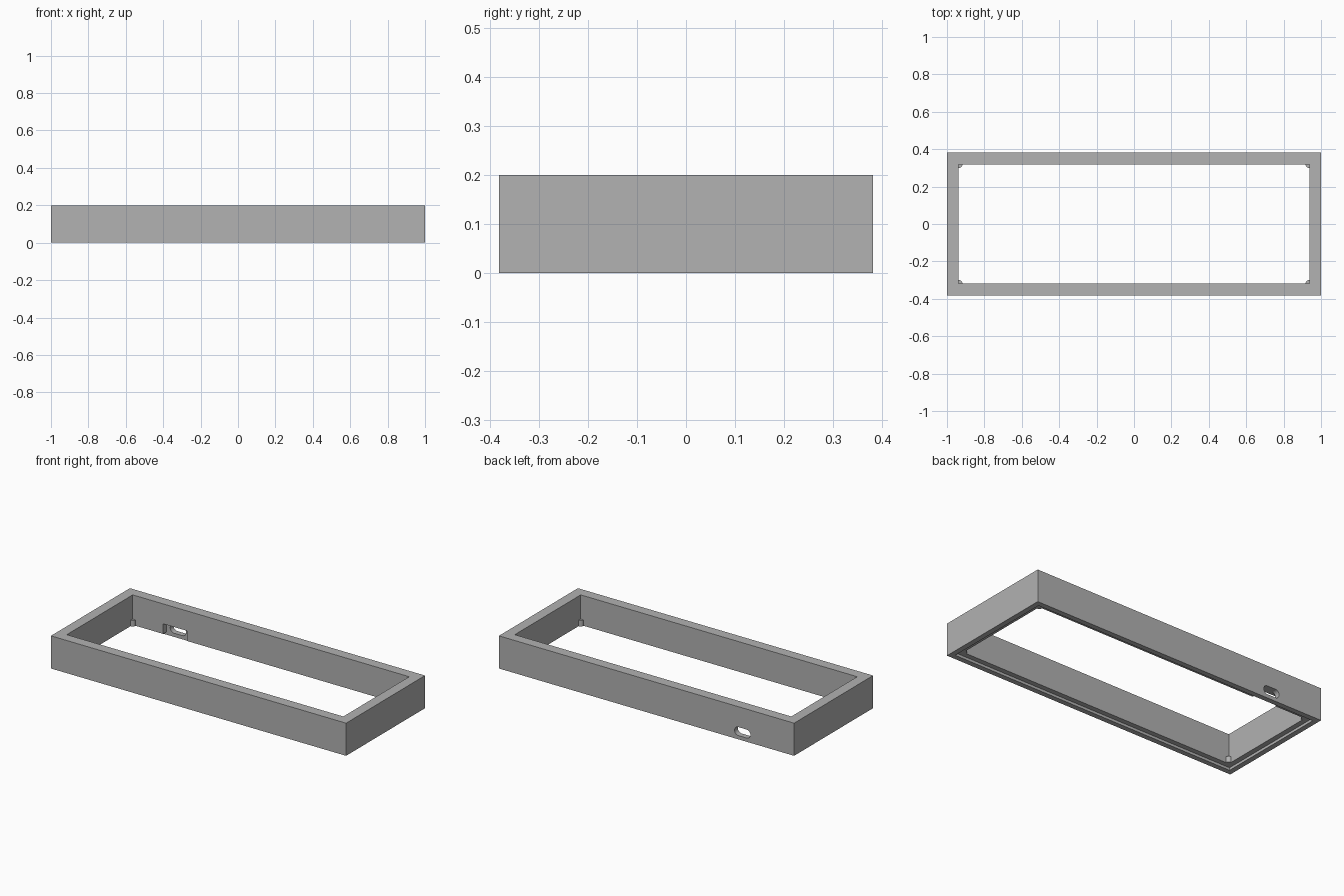
import bpy, bmesh, math
from mathutils import Matrix

cube = bpy.data.objects.get("Cube")
if cube:
    bpy.data.objects.remove(cube, do_unlink=True)

HALF_X, HALF_Y, HEIGHT = 1.0, 0.382, 0.2
WALL, LIP, STEP = 0.063, 0.032, 0.016
PORT_X, PORT_Z = -0.65, 0.049

grey = bpy.data.materials.new("mid grey")
grey.use_nodes = True
COLOUR = (0.445, 0.445, 0.445, 1)
grey.diffuse_color = COLOUR
grey.node_tree.nodes["Principled BSDF"].inputs["Base Color"].default_value = COLOUR


def finish(name, bm):
    bmesh.ops.recalc_face_normals(bm, faces=bm.faces)
    mesh = bpy.data.meshes.new(name)
    bm.to_mesh(mesh)
    bm.free()
    mesh.materials.append(grey)
    obj = bpy.data.objects.new(name, mesh)
    bpy.context.collection.objects.link(obj)
    return obj


def prism(name, points, depth):
    """Extrude a closed outline of 3D points along a vector."""
    bm = bmesh.new()
    face = bm.faces.new([bm.verts.new(p) for p in points])
    result = bmesh.ops.extrude_face_region(bm, geom=[face], use_keep_orig=True)
    moved = [v for v in result["geom"] if isinstance(v, bmesh.types.BMVert)]
    bmesh.ops.translate(bm, verts=moved, vec=depth)
    return finish(name, bm)


# Frame: stepped wall section carried around a rectangle
section = [(0, 0), (0, HEIGHT), (WALL, HEIGHT), (WALL, STEP), (LIP, STEP), (LIP, 0)]
bm = bmesh.new()
loops = []
for inset, z in section:
    x, y = HALF_X - inset, HALF_Y - inset
    loops.append([bm.verts.new((sx * x, sy * y, z))
                  for sx, sy in ((-1, -1), (1, -1), (1, 1), (-1, 1))])
for a, b in zip(loops, loops[1:] + loops[:1]):
    for i in range(4):
        j = (i + 1) % 4
        bm.faces.new((a[i], a[j], b[j], b[i]))
frame = finish("frame", bm)

# Rectangular pocket on the inside of the back wall
inner_y = HALF_Y - WALL
pocket = prism("pocket_cutter",
               [(PORT_X + dx, inner_y - 0.03, z) for dx, z in
                ((-0.08, 0.006), (0.08, 0.006), (0.08, 0.078), (-0.08, 0.078))],
               (0, 0.06, 0))

# Rounded port slot through the back wall
outline = []
for side, start in ((1, -90), (-1, 90)):
    for k in range(13):
        t = math.radians(start + 15 * k)
        outline.append((PORT_X + side * 0.028 + 0.026 * math.cos(t), 0.25,
                        PORT_Z + 0.026 * math.sin(t)))
slot = prism("slot_cutter", outline, (0, 0.2, 0))

for cutter in (pocket, slot):
    cutter.hide_render = True
    mod = frame.modifiers.new(cutter.name, "BOOLEAN")
    mod.operation = "DIFFERENCE"
    mod.solver = "EXACT"
    mod.object = cutter
bpy.context.view_layer.update()
cut = bpy.data.meshes.new_from_object(
    frame.evaluated_get(bpy.context.evaluated_depsgraph_get()))
frame.modifiers.clear()
frame.data = cut
for cutter in (pocket, slot):
    bpy.data.objects.remove(cutter, do_unlink=True)

# Small quarter-round posts in the inner corners
for sx, x_name in ((1, "left"), (-1, "right")):
    for sy, y_name in ((1, "back"), (-1, "front")):
        cx, cy = sx * (HALF_X - WALL), sy * inner_y
        points = [(cx, cy, STEP)]
        for k in range(7):
            t = math.radians(15 * k)
            points.append((cx - sx * 0.02 * math.cos(t), cy - sy * 0.02 * math.sin(t), STEP))
        prism(f"corner_post_{y_name}_{x_name}", points, (0, 0, 0.036))
